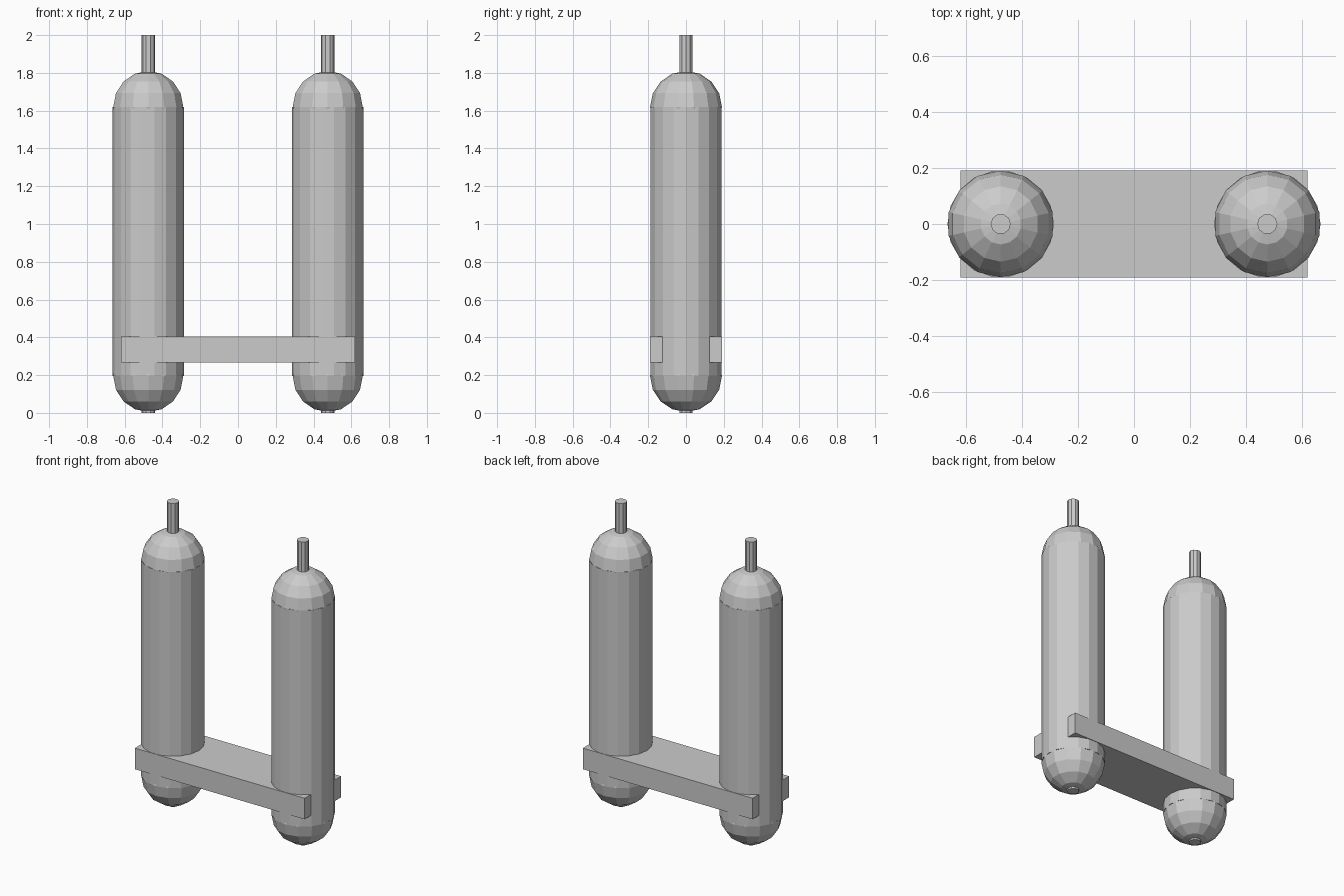
import bpy

if "Cube" in bpy.data.objects:
    bpy.data.objects.remove(bpy.data.objects["Cube"])

TANK_X = 0.475   # sideways offset of each tank
R = 0.19         # tank radius
Z_LOW, Z_HIGH = 0.195, 1.62   # centres of the rounded ends


def cylinder(name, x, radius, z0, z1, sides):
    # a quarter turn puts vertices on the +x / -x sides
    bpy.ops.mesh.primitive_cylinder_add(
        vertices=sides, radius=radius, depth=z1 - z0,
        location=(x, 0, (z0 + z1) / 2), rotation=(0, 0, 1.5707963))
    bpy.context.object.name = name


def dome(name, x, z):
    bpy.ops.mesh.primitive_uv_sphere_add(
        segments=14, ring_count=8, radius=R, location=(x, 0, z))
    bpy.context.object.name = name


for side, x in (("left", -TANK_X), ("right", TANK_X)):
    # tank body with rounded ends
    cylinder(f"{side}_tank_body", x, R, Z_LOW, Z_HIGH, 18)
    dome(f"{side}_tank_bottom", x, Z_LOW)
    dome(f"{side}_tank_top", x, Z_HIGH)
    # thin rod through the tank, showing as the nozzle on top
    cylinder(f"{side}_nozzle_rod", x, 0.036, 0.0, 2.0, 10)

# flat block joining the tanks
bpy.ops.mesh.primitive_cube_add(size=1, location=(0, 0, 0.336))
bracket = bpy.context.object
bracket.name = "joining_bracket"
bracket.scale = (1.238, 0.381, 0.139)
